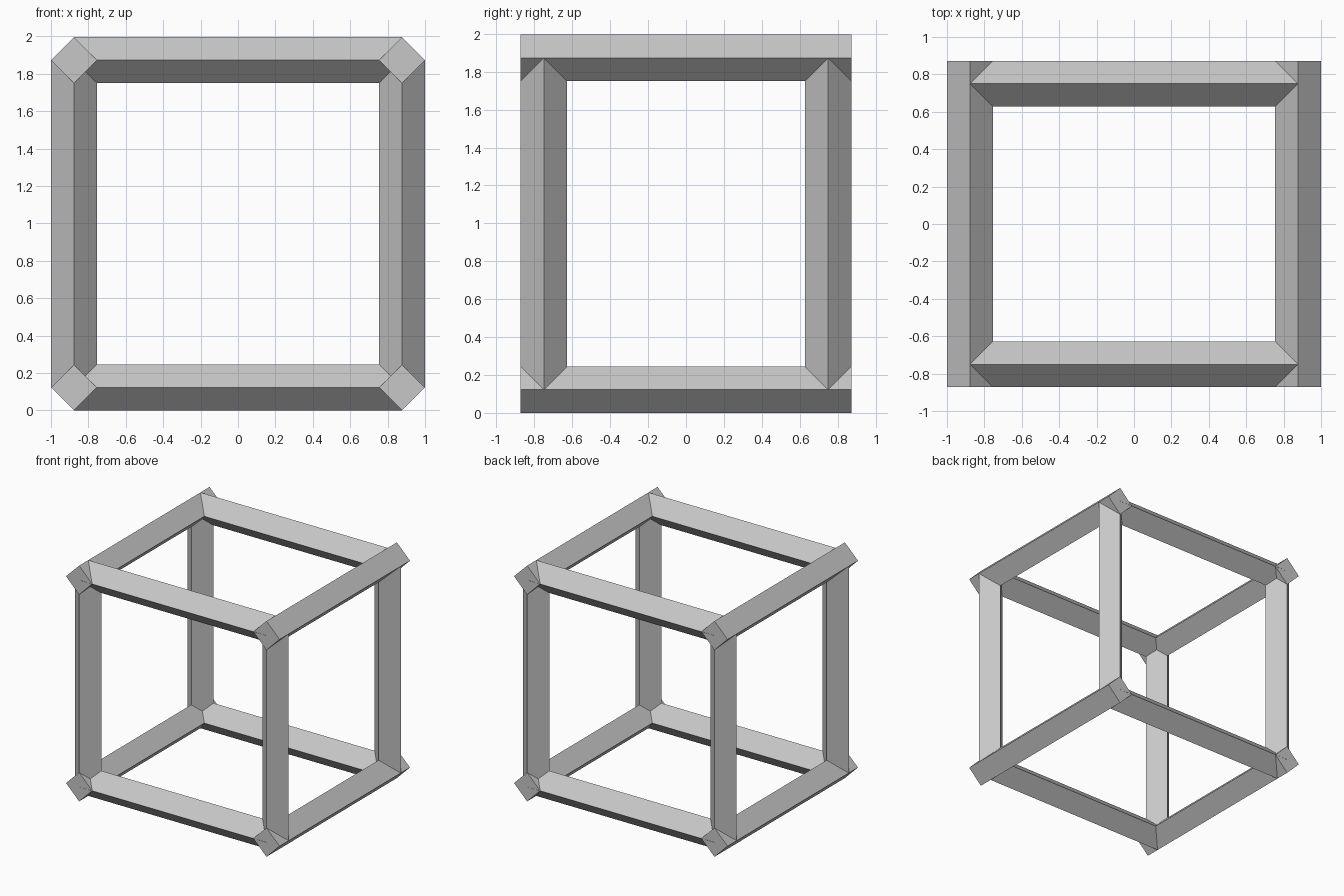
import bpy, bmesh
from math import pi
from mathutils import Matrix, Vector

old = bpy.data.objects.get("Cube")
if old:
    bpy.data.objects.remove(old, do_unlink=True)

# Single plain grey for the whole frame
grey = bpy.data.materials.new("plain grey")
grey.use_nodes = True
colour = (0.57, 0.57, 0.57, 1)
grey.diffuse_color = colour
grey.node_tree.nodes["Principled BSDF"].inputs["Base Color"].default_value = colour

RADIUS = 0.1225                   # centre to ridge of the diamond section
X, Y, MID, RISE = 0.877, 0.75, 0.9975, 0.875
END_Y = 0.872                     # depth beams reach past the posts


def beam(name, centre, length, turn):
    """Square beam set on its edge, flat ends, laid along the turned axis."""
    bm = bmesh.new()
    bmesh.ops.create_cone(bm, cap_ends=True, segments=4, radius1=RADIUS,
                          radius2=RADIUS, depth=length,
                          matrix=Matrix.Translation(Vector(centre)) @ turn)
    mesh = bpy.data.meshes.new(name)
    bm.to_mesh(mesh)
    bm.free()
    mesh.materials.append(grey)
    bpy.context.collection.objects.link(bpy.data.objects.new(name, mesh))


along_x = Matrix.Rotation(pi / 2, 4, 'Y')
along_y = Matrix.Rotation(pi / 2, 4, 'X')
along_z = Matrix.Identity(4)
sides = {"left": 1, "right": -1}
depths = {"front": -1, "back": 1}
levels = {"bottom": -1, "top": 1}

# Depth beams along the four outer edges
for side, sx in sides.items():
    for level, sz in levels.items():
        beam(f"{level}_{side}_beam", (sx * X, 0, MID + sz * RISE), 2 * END_Y, along_y)

# Cross beams and upright posts at front and back
for depth, sy in depths.items():
    for level, sz in levels.items():
        beam(f"{level}_{depth}_beam", (0, sy * Y, MID + sz * RISE), 2 * X, along_x)
    for side, sx in sides.items():
        beam(f"{depth}_{side}_post", (sx * X, sy * Y, MID), 2 * RISE, along_z)
